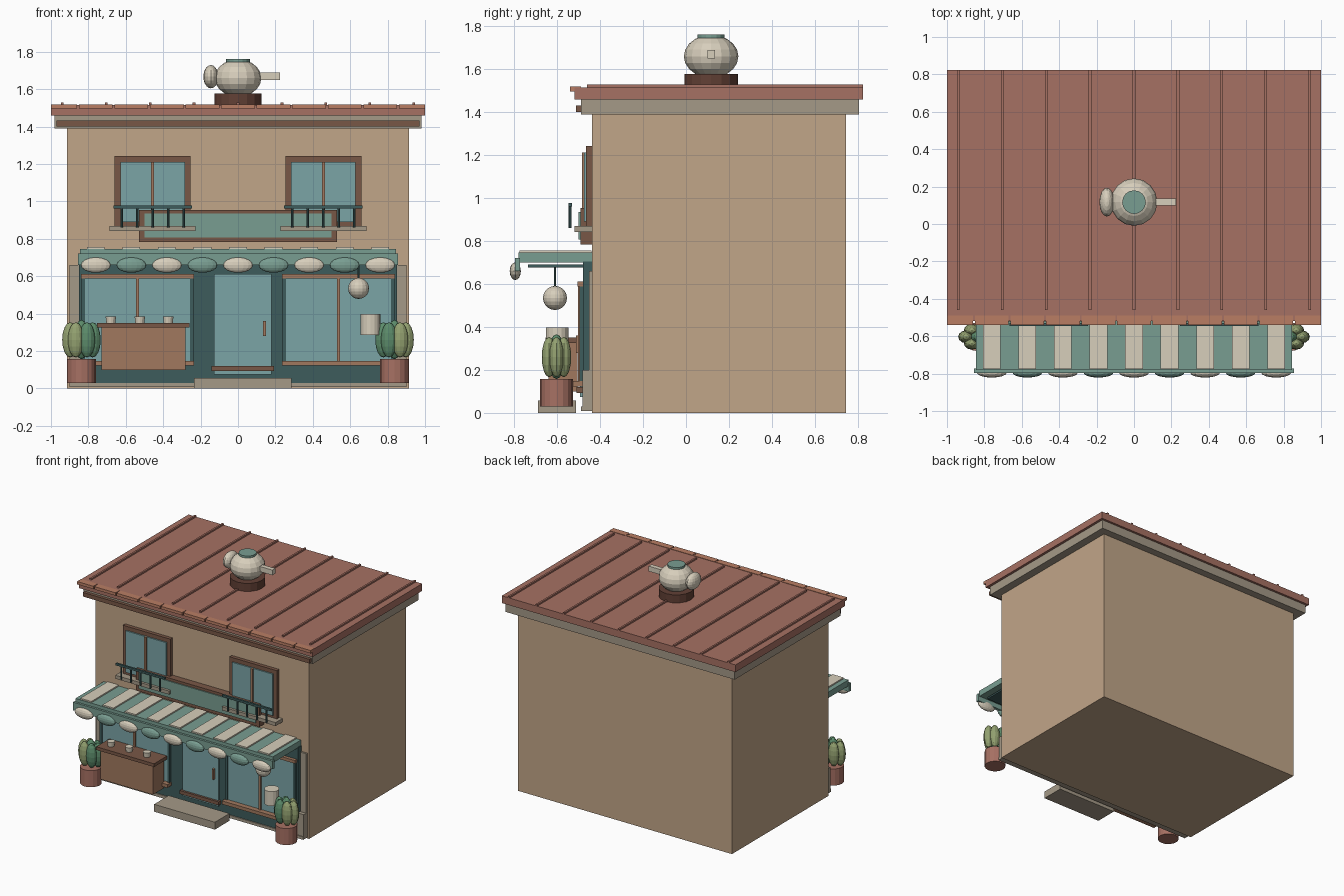
import bpy
from math import pi, cos, sin

if "Cube" in bpy.data.objects:
    bpy.data.objects.remove(bpy.data.objects["Cube"])

MATS = {}


def mat(name, r, g, b):
    m = bpy.data.materials.new(name)
    m.diffuse_color = [(c / 255) ** 2.2 for c in (r, g, b)] + [1]
    m.use_nodes = True
    m.node_tree.nodes["Principled BSDF"].inputs["Base Color"].default_value = m.diffuse_color
    MATS[name] = m


mat("wall", 192, 164, 135)
mat("stone", 163, 152, 134)
mat("roof", 165, 112, 99)
mat("tile", 184, 125, 100)
mat("brown", 120, 88, 72)
mat("dark_brown", 98, 66, 56)
mat("wood", 160, 120, 95)
mat("glass", 122, 163, 165)
mat("teal", 120, 156, 144)
mat("dark_teal", 64, 92, 92)
mat("cream", 214, 205, 186)
mat("leaf", 92, 138, 106)
mat("olive", 146, 160, 112)


def finish(name, m):
    o = bpy.context.object
    o.name = name
    o.data.materials.append(MATS[m])
    return o


def box(name, m, x0, x1, y0, y1, z0, z1):
    bpy.ops.mesh.primitive_cube_add(size=1, location=((x0 + x1) / 2, (y0 + y1) / 2, (z0 + z1) / 2))
    bpy.context.object.scale = (x1 - x0, y1 - y0, z1 - z0)
    return finish(name, m)


def cyl(name, m, x, y, z0, z1, r, n=16, r2=None):
    bpy.ops.mesh.primitive_cone_add(vertices=n, radius1=r, radius2=r if r2 is None else r2,
                                    depth=z1 - z0, location=(x, y, (z0 + z1) / 2))
    return finish(name, m)


def ball(name, m, x, y, z, rx, ry, rz, seg=16, rings=10):
    bpy.ops.mesh.primitive_uv_sphere_add(segments=seg, ring_count=rings, radius=1, location=(x, y, z))
    bpy.context.object.scale = (rx, ry, rz)
    return finish(name, m)


# Building shell, cornice and roof
box("building_body", "wall", -.915, .915, -.437, .745, 0, 1.395)
box("cornice", "stone", -.98, .98, -.488, .805, 1.39, 1.465)
box("cornice_trim", "brown", -.97, .97, -.512, -.48, 1.40, 1.432)
box("roof_slab", "roof", -1, 1, -.518, .823, 1.46, 1.516)
for i in range(9):
    x = -.94 + .235 * i
    box("roof_seam", "roof", x - .007, x + .007, -.46, .823, 1.51, 1.528)
for i in range(11):
    x = -.95 + .19 * i
    box("eave_tile", "tile", max(x - .09, -1), min(x + .09, 1), -.54, -.49, 1.497, 1.519)

# Teapot on the roof
TY = .117
cyl("teapot_base", "dark_brown", 0, TY, 1.51, 1.578, .125)
ball("teapot_body", "cream", 0, TY, 1.66, .125, .127, .1)
cyl("teapot_lid", "teal", 0, TY, 1.742, 1.761, .063)
ball("teapot_handle", "cream", -.145, TY, 1.667, .04, .077, .062)
box("teapot_spout", "cream", .09, .225, TY - .018, TY + .018, 1.65, 1.69)

# Upper windows with sills and railings
for s in (-1, 1):
    c = .456 * s
    for e in (-1, 1):
        a = c + e * .187
        box("upper_frame_side", "brown", a - .016, a + .016, -.465, -.43, .865, 1.243)
    box("upper_frame_top", "brown", c - .203, c + .203, -.465, -.43, 1.21, 1.243)
    box("upper_frame_bottom", "brown", c - .203, c + .203, -.465, -.43, .865, .9)
    box("upper_glass", "glass", c - .173, c + .173, -.475, -.43, .89, 1.212)
    box("upper_mullion", "wood", c - .008, c + .008, -.485, -.47, .89, 1.212)
    box("upper_sill", "stone", c - .23, c + .23, -.52, -.43, .843, .87)
    box("rail_bar", "dark_teal", c - .21, c + .21, -.546, -.53, .962, .978)
    for i in range(5):
        cyl("rail_post", "dark_teal", c + (i - 2) * .083, -.539, .862, .968, .007, 8)

# Blank sign board
box("sign_frame", "brown", -.528, .528, -.492, -.43, .783, .955)
box("sign_panel", "teal", -.5, .5, -.5, -.48, .808, .935)

# Shop front
box("shopfront_panel", "dark_teal", -.85, .85, -.48, -.43, .015, .705)
box("shopfront_plinth", "stone", -.9, .9, -.488, -.43, .008, .03)
for s in (-1, 1):
    a, b = sorted((.845 * s, .9 * s))
    box("corner_pilaster", "stone", a, b, -.452, -.43, .01, .66)
    box("pilaster_base", "stone", a, b, -.482, -.43, .01, .2)
    c = .537 * s
    box("shop_glass", "glass", c - .285, c + .285, -.49, -.47, .14, .6)
    box("shop_mullion", "wood", c - .008, c + .008, -.503, -.48, .14, .6)
    box("shop_window_head", "wood", c - .303, c + .303, -.505, -.47, .588, .612)
    box("shop_window_sill", "wood", c - .303, c + .303, -.53, -.47, .122, .148)
    for e in (-1, 1):
        a = c + e * .29
        box("shop_window_side", "dark_teal", a - .01, a + .01, -.497, -.47, .14, .6)

# Door and step
box("door", "glass", -.128, .178, -.493, -.47, .075, .612)
box("door_kick_bar", "brown", -.142, .192, -.51, -.47, .093, .12)
box("door_handle", "wood", .134, .149, -.512, -.48, .28, .36)
box("front_step", "stone", -.235, .285, -.69, -.512, 0, .057)

# Awning with raised stripes, front rail and scallops
box("awning_slab", "teal", -.845, .845, -.78, -.43, .70, .747)
box("awning_underside", "dark_teal", -.8, .8, -.735, -.43, .677, .69)
box("awning_front_rail", "teal", -.855, .855, -.797, -.772, .66, .722)
for i in range(9):
    x = -.76 + .19 * i
    box("awning_stripe", "cream", x - .047, x + .047, -.775, -.44, .74, .757)
    ball("awning_scallop", "teal" if i % 2 else "cream", x, -.795, .66, .08, .026, .041, 16, 8)

# Lantern and hanging cup
cyl("lantern_cord", "dark_teal", .645, -.61, .56, .685, .005, 8)
ball("lantern", "cream", .645, -.61, .535, .056, .056, .056)
cyl("display_cup", "cream", .709, -.6, .285, .397, .053)

# Serving counter
box("counter_body", "wood", -.73, -.28, -.64, -.505, .1, .33)
box("counter_top", "brown", -.755, -.26, -.655, -.495, .325, .35)
for x in (-.68, -.525, -.373):
    cyl("counter_cup", "cream", x, -.58, .35, .386, .024, 12, .028)

# Potted plants
for s in (-1, 1):
    px, py = .837 * s, -.603
    cyl("plant_pot", "roof", px, py, .03, .158, .077)
    ball("plant_leaf", "leaf", px, py, .262, .045, .04, .104, 12, 8)
    for k in range(6):
        t = k * pi / 3
        ball("plant_leaf", "olive" if cos(t) * s > .3 else "leaf", px + .06 * cos(t),
             py + .04 * sin(t), .26, .043, .034, .094, 12, 8)
